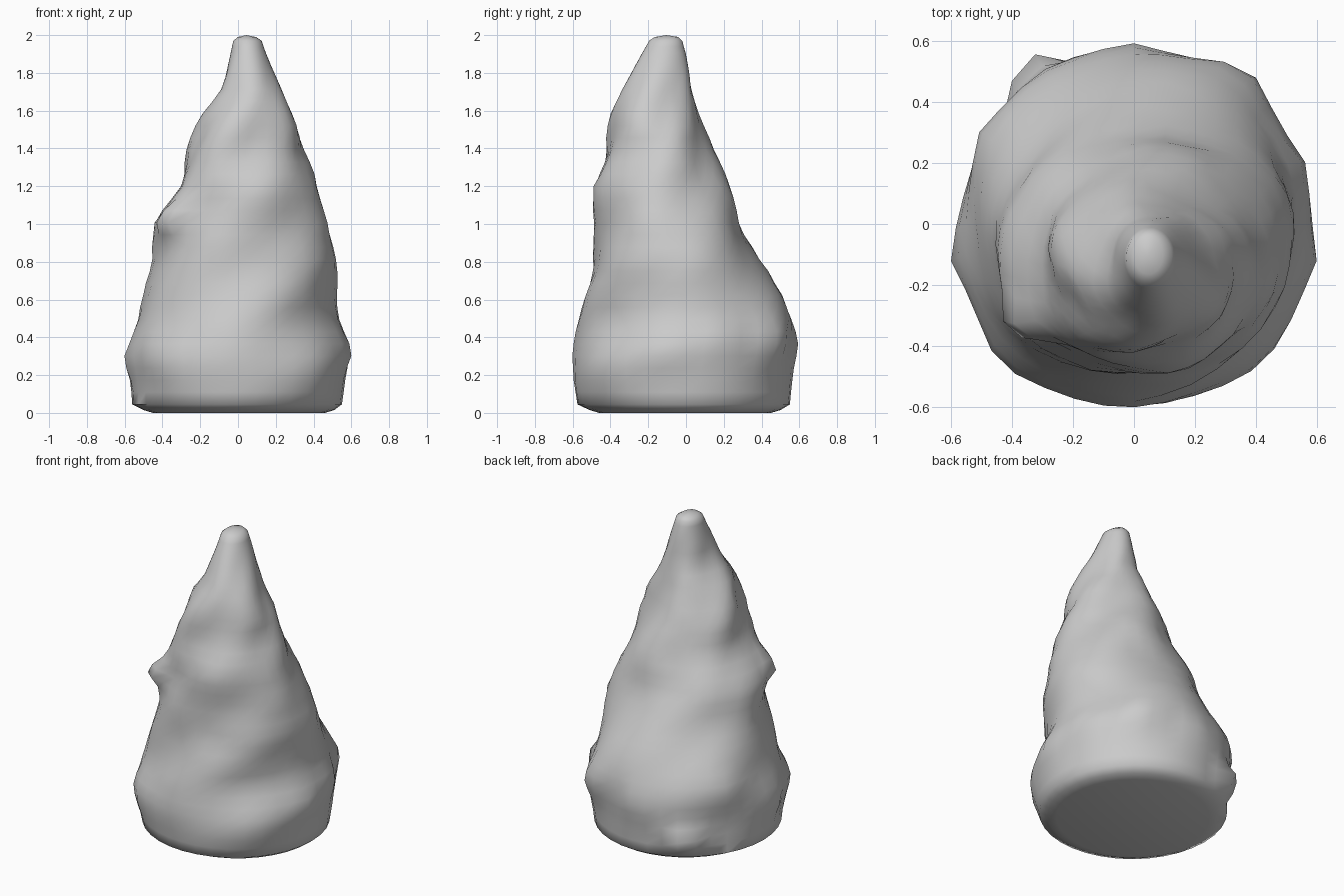
import bpy, bmesh, math, random
random.seed(4)

# silhouette stations: z, x left, x right, y front, y back
STATIONS = [
    (0.00, -0.45, 0.46, -0.46, 0.45), (0.015, -0.50, 0.51, -0.51, 0.50),
    (0.045, -0.56, 0.55, -0.575, 0.55),
    (0.20, -0.565, 0.575, -0.605, 0.56), (0.32, -0.575, 0.58, -0.60, 0.575),
    (0.40, -0.565, 0.56, -0.575, 0.575), (0.50, -0.535, 0.525, -0.555, 0.56),
    (0.60, -0.51, 0.52, -0.535, 0.515), (0.80, -0.455, 0.525, -0.495, 0.385),
    (1.00, -0.44, 0.48, -0.475, 0.285), (1.20, -0.31, 0.41, -0.49, 0.22),
    (1.40, -0.27, 0.35, -0.41, 0.145), (1.50, -0.22, 0.345, -0.385, 0.11),
    (1.60, -0.165, 0.29, -0.38, 0.075), (1.70, -0.09, 0.24, -0.34, 0.04),
    (1.80, -0.065, 0.19, -0.29, 0.02), (1.90, -0.04, 0.15, -0.235, 0.0),
    (1.97, -0.025, 0.125, -0.195, -0.02), (1.99, 0.0, 0.095, -0.165, -0.04)]

# rocky knobs: angle in degrees, z, height, width
KNOBS = [(124, 0.16, 0.12, 0.08), (214, 1.03, 0.09, 0.08), (240, 1.50, 0.045, 0.12),
         (190, 0.28, 0.035, 0.09), (-8, 0.32, 0.03, 0.09), (90, 0.38, 0.025, 0.10),
         (18, 0.40, 0.04, 0.10), (53, 0.40, 0.055, 0.13), (85, 1.07, 0.02, 0.10),
         (225, 0.30, 0.045, 0.15), (152, 0.45, 0.03, 0.10), (315, 0.25, 0.02, 0.15),
         (45, 1.50, -0.035, 0.20)]
SEG = 36


def section(z):
    for a, b in zip(STATIONS, STATIONS[1:]):
        if z <= b[0]:
            t = (z - a[0]) / (b[0] - a[0])
            return [p + (q - p) * t for p, q in zip(a[1:], b[1:])]
    return STATIONS[-1][1:]


def ring_point(z, ang):
    xl, xr, yf, yb = section(z)
    cx, cy, rx, ry = (xl + xr) / 2, (yf + yb) / 2, (xr - xl) / 2, (yb - yf) / 2
    fade = min(1, z / 0.5) * min(1, max(0, (1.9 - z) / 0.4))
    # twisting ridges that climb to the right
    swell = fade * (0.010 * math.sin(5 * ang - 10 * z + 1.0)
                    + 0.006 * math.sin(3 * ang - 13 * z)
                    + random.uniform(-0.004, 0.004))
    for deg, kz, h, w in KNOBS:
        d = (ang - math.radians(deg) + math.pi) % (2 * math.pi) - math.pi
        swell += h * math.exp(-((d * (rx + ry) / 2) ** 2 + (z - kz) ** 2) / w ** 2)
    swell *= min(1, z / 0.08)
    return (cx + (rx + swell) * math.cos(ang), cy + (ry + swell) * math.sin(ang), z)


# rock spire: stacked rings closed by a flat base and a rounded tip
levels = [0.0, 0.015, 0.045] + [0.045 + 1.86 * i / 29 for i in range(1, 30)] + [1.94, 1.97, 1.99]
bm = bmesh.new()
rings = [[bm.verts.new(ring_point(z, 2 * math.pi * i / SEG)) for i in range(SEG)]
         for z in levels]
for lo, hi in zip(rings, rings[1:]):
    for i in range(SEG):
        j = (i + 1) % SEG
        bm.faces.new((lo[i], lo[j], hi[j], hi[i]))
bm.faces.new(rings[0][::-1])
tip = bm.verts.new((0.045, -0.105, 2.0))
for i in range(SEG):
    bm.faces.new((rings[-1][i], rings[-1][(i + 1) % SEG], tip))

mesh = bpy.data.meshes.new("rock_spire")
bm.to_mesh(mesh)
bm.free()
spire = bpy.data.objects.new("rock_spire", mesh)
bpy.context.collection.objects.link(spire)
bpy.context.view_layer.objects.active = spire
spire.select_set(True)
bpy.ops.object.shade_smooth_by_angle(angle=math.radians(60))
